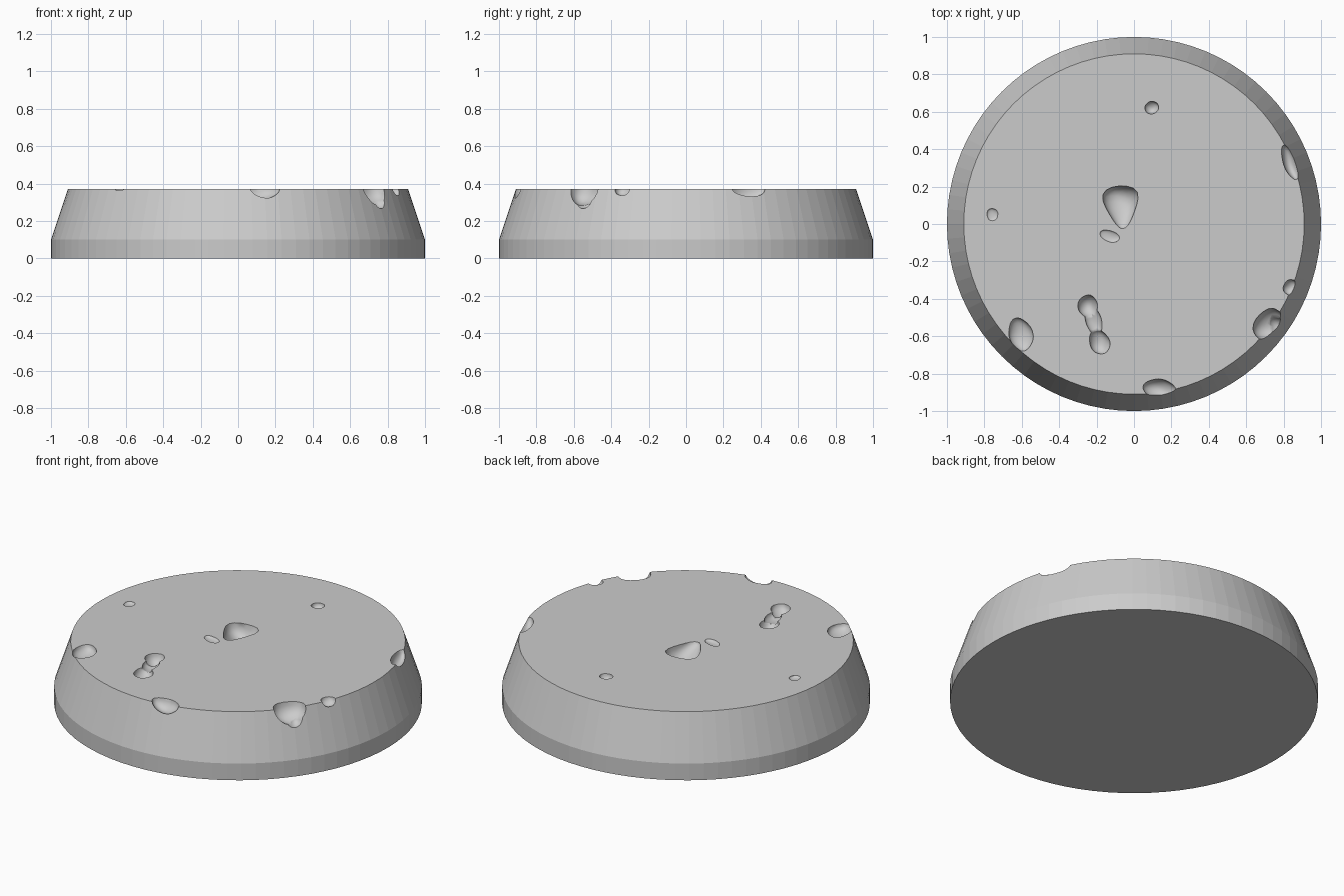
import bpy, bmesh, math, random
from mathutils import Matrix

random.seed(4)

old = bpy.data.objects.get("Cube")
if old:
    bpy.data.objects.remove(old, do_unlink=True)

# One stone grey for the whole base
stone = bpy.data.materials.new("stone_grey")
stone.use_nodes = True
grey = (0.6, 0.6, 0.6, 1)
stone.diffuse_color = grey
stone.node_tree.nodes["Principled BSDF"].inputs["Base Color"].default_value = grey

TOP = 0.37


def make_object(name, bm):
    mesh = bpy.data.meshes.new(name)
    bm.to_mesh(mesh)
    bm.free()
    mesh.materials.append(stone)
    obj = bpy.data.objects.new(name, mesh)
    bpy.context.collection.objects.link(obj)
    return obj


def lathe(name, profile, sides):
    """Closed solid from (radius, height) rings."""
    bm = bmesh.new()
    rings = [[bm.verts.new((r * math.cos(math.tau * i / sides),
                            r * math.sin(math.tau * i / sides), z))
              for i in range(sides)] for r, z in profile]
    for low, high in zip(rings, rings[1:]):
        for i in range(sides):
            j = (i + 1) % sides
            bm.faces.new((low[i], low[j], high[j], high[i]))
    bm.faces.new(rings[0][::-1])
    bm.faces.new(rings[-1])
    return make_object(name, bm)


def dent(name, x, y, rx, ry, depth, turn=0, taper=0, slope=0, lift=0.0):
    """Rough pebble cutter: taper widens it towards its +y end, slope deepens that end."""
    bm = bmesh.new()
    bmesh.ops.create_icosphere(bm, subdivisions=3, radius=1)
    phase_a, phase_b = random.uniform(0, math.tau), random.uniform(0, math.tau)
    for v in bm.verts:
        p = v.co.copy()
        p *= 1 + 0.06 * math.sin(3 * p.x + 2 * p.z + phase_a) * math.cos(3 * p.y + phase_b)
        p.x *= 1 + taper * p.y
        if p.z < 0:
            p.z *= 1 + slope * p.y
        v.co = (p.x * rx, p.y * ry, p.z * depth)
    for f in bm.faces:
        f.smooth = True
    spin = Matrix.Rotation(math.radians(turn), 4, 'Z')
    bm.transform(Matrix.Translation((x, y, TOP + lift)) @ spin)
    cutter = make_object(name, bm)
    cutter.hide_render = True
    return cutter


base = lathe("round_base", [(1, 0), (1, 0.10), (0.91, TOP)], 80)

cutters = [
    # Large central chip with its shallow tail
    dent("centre_chip", -0.068, 0.09, 0.085, 0.12, 0.07, 5, 0.5, 0.6),
    dent("centre_tail", -0.13, -0.065, 0.055, 0.03, 0.012, -20),
    # Linked pair of pits
    dent("pit_back", -0.247, -0.44, 0.052, 0.06, 0.055),
    dent("pit_bridge", -0.215, -0.52, 0.042, 0.08, 0.03, 18),
    dent("pit_front", -0.185, -0.63, 0.052, 0.068, 0.05, 25),
    # Small pits on the top
    dent("small_pit_back", 0.095, 0.622, 0.037, 0.034, 0.035),
    dent("small_pit_side", -0.757, 0.05, 0.03, 0.034, 0.012),
    # Chips along the rim
    dent("rim_chip_left_front", 0.725, -0.545, 0.085, 0.095, 0.09, -50, 0.15),
    dent("rim_chip_left_front_low", 0.765, -0.55, 0.06, 0.05, 0.06, -40, lift=-0.045),
    dent("rim_chip_left_small", 0.84, -0.34, 0.042, 0.042, 0.038),
    dent("rim_chip_left_back", 0.835, 0.33, 0.036, 0.095, 0.055, 20),
    dent("rim_chip_front", 0.135, -0.885, 0.085, 0.055, 0.055, -6),
    dent("rim_chip_right_front", -0.605, -0.59, 0.062, 0.088, 0.045, 15),
]

# Cut every chip, then drop the cutters
bpy.context.view_layer.objects.active = base
for cutter in cutters:
    mod = base.modifiers.new(cutter.name, 'BOOLEAN')
    mod.operation = 'DIFFERENCE'
    mod.solver = 'EXACT'
    mod.object = cutter
    bpy.ops.object.modifier_apply(modifier=mod.name)
    bpy.data.objects.remove(cutter, do_unlink=True)
